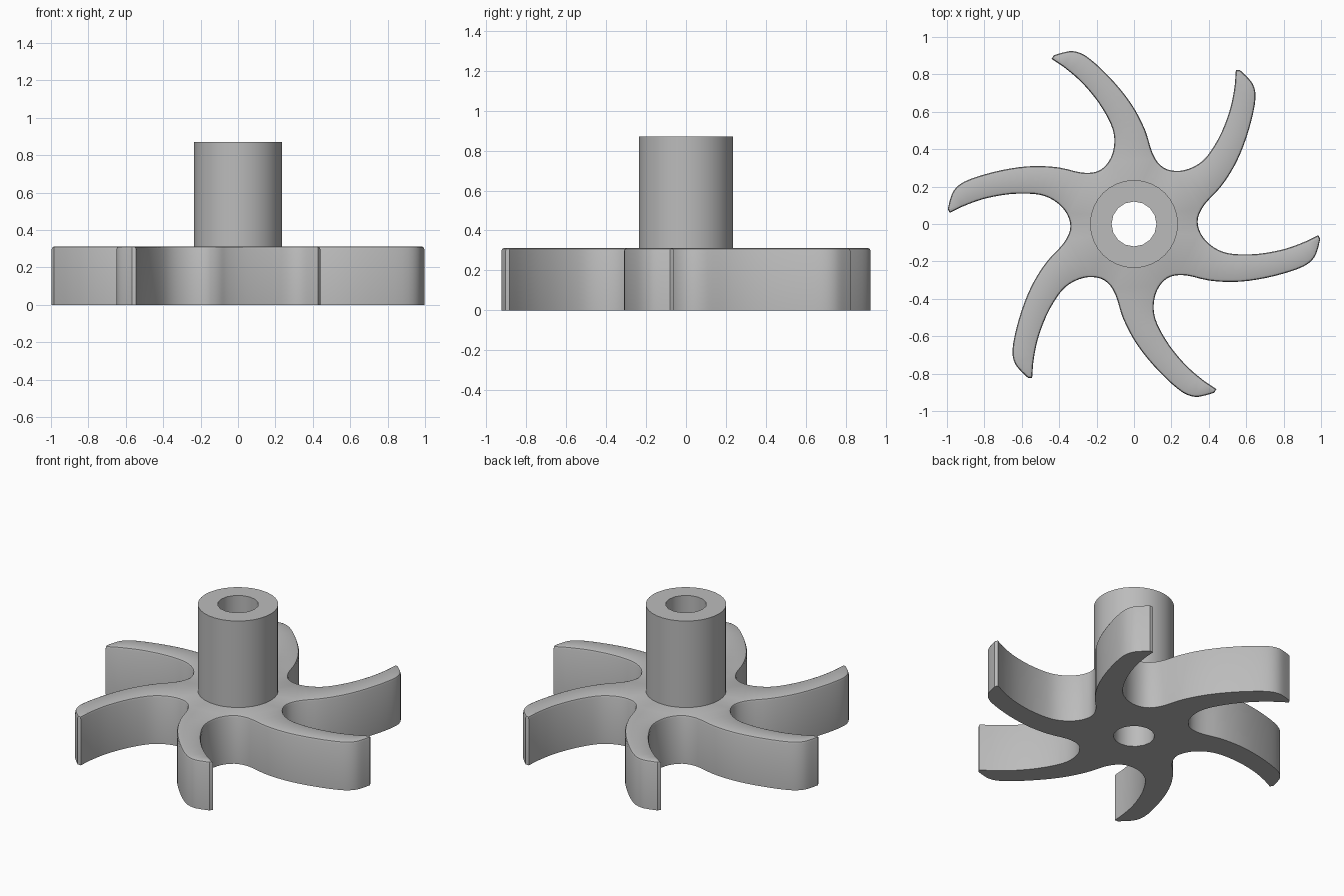
import bpy, bmesh, math
from mathutils import Vector, Matrix

cube = bpy.data.objects.get("Cube")
if cube:
    bpy.data.objects.remove(cube, do_unlink=True)

BLADES = 6
DISC_H, HUB_H = 0.313, 0.87
HUB_R, BORE_R, BORE_SIDES, HUB_SIDES = 0.235, 0.12, 16, 32

grey = bpy.data.materials.new("plain grey")
grey.use_nodes = True
color = (0.5, 0.5, 0.5, 1)
grey.diffuse_color = color
grey.node_tree.nodes["Principled BSDF"].inputs["Base Color"].default_value = color

# Outline of one curved blade, from one valley to the next
blade = [(0.20, -0.28), (0.28, -0.275), (0.40, -0.302), (0.53, -0.31),
         (0.66, -0.297), (0.80, -0.265), (0.91, -0.225), (0.963, -0.18),
         (0.985, -0.125), (0.996, -0.08), (0.985, -0.06), (0.92, -0.092),
         (0.80, -0.135), (0.66, -0.16), (0.53, -0.16), (0.45, -0.138),
         (0.385, -0.09), (0.348, -0.03)]
TIP = (8, 9, 10)  # spans left straight so the tip stays crisp


def smooth_outline(points, steps=3):
    """Repeat the blade around the hub and round it with a closed spline."""
    n = len(points)
    ring = [Matrix.Rotation(math.tau * b / BLADES, 2) @ Vector(p)
            for b in range(BLADES) for p in points]
    out = []
    for i, p1 in enumerate(ring):
        p0, p2, p3 = ring[i - 1], ring[(i + 1) % len(ring)], ring[(i + 2) % len(ring)]
        count = 1 if i % n in TIP else steps
        for s in range(count):
            t = s / count
            out.append(0.5 * (2 * p1 + (p2 - p0) * t
                              + (2 * p0 - 5 * p1 + 4 * p2 - p3) * t ** 2
                              + (3 * p1 - p0 - 3 * p2 + p3) * t ** 3))
    return out


def circle(radius, sides):
    return [Vector((radius * math.cos(math.tau * i / sides),
                    radius * math.sin(math.tau * i / sides))) for i in range(sides)]


def make_prism(name, outer, inner, z0, z1, rounding=0):
    """Extrude the area between two outlines; optionally round the top outer rim."""
    bm = bmesh.new()
    edges = []
    for loop in (outer, inner):
        verts = [bm.verts.new((p.x, p.y, z0)) for p in loop]
        edges += [bm.edges.new((v, verts[(i + 1) % len(verts)]))
                  for i, v in enumerate(verts)]
    bmesh.ops.triangle_fill(bm, edges=edges, use_beauty=True)
    ext = bmesh.ops.extrude_face_region(bm, geom=bm.faces[:], use_keep_orig=True)
    top = [g for g in ext["geom"] if isinstance(g, bmesh.types.BMVert)]
    bmesh.ops.translate(bm, verts=top, vec=(0, 0, z1 - z0))
    bmesh.ops.recalc_face_normals(bm, faces=bm.faces[:])
    if rounding:
        rim = [e for e in bm.edges
               if all(v.co.z > z1 - 0.001 and v.co.xy.length > HUB_R for v in e.verts)
               and any(abs(f.normal.z) < 0.5 for f in e.link_faces)]
        bmesh.ops.bevel(bm, geom=rim, offset=rounding, segments=2, profile=0.5,
                        affect='EDGES', clamp_overlap=False)
    mesh = bpy.data.meshes.new(name)
    bm.to_mesh(mesh)
    bm.free()
    mesh.materials.append(grey)
    obj = bpy.data.objects.new(name, mesh)
    bpy.context.collection.objects.link(obj)
    bpy.ops.object.select_all(action='DESELECT')
    obj.select_set(True)
    bpy.context.view_layer.objects.active = obj
    bpy.ops.object.shade_smooth_by_angle(angle=math.radians(32))
    return obj


# Bladed rotor with a through bore, and the tubular hub standing on it
bore = circle(BORE_R, BORE_SIDES)
make_prism("bladed_rotor", smooth_outline(blade), bore, 0, DISC_H, rounding=0.015)
make_prism("hub_tube", circle(HUB_R, HUB_SIDES), bore, DISC_H, HUB_H)
